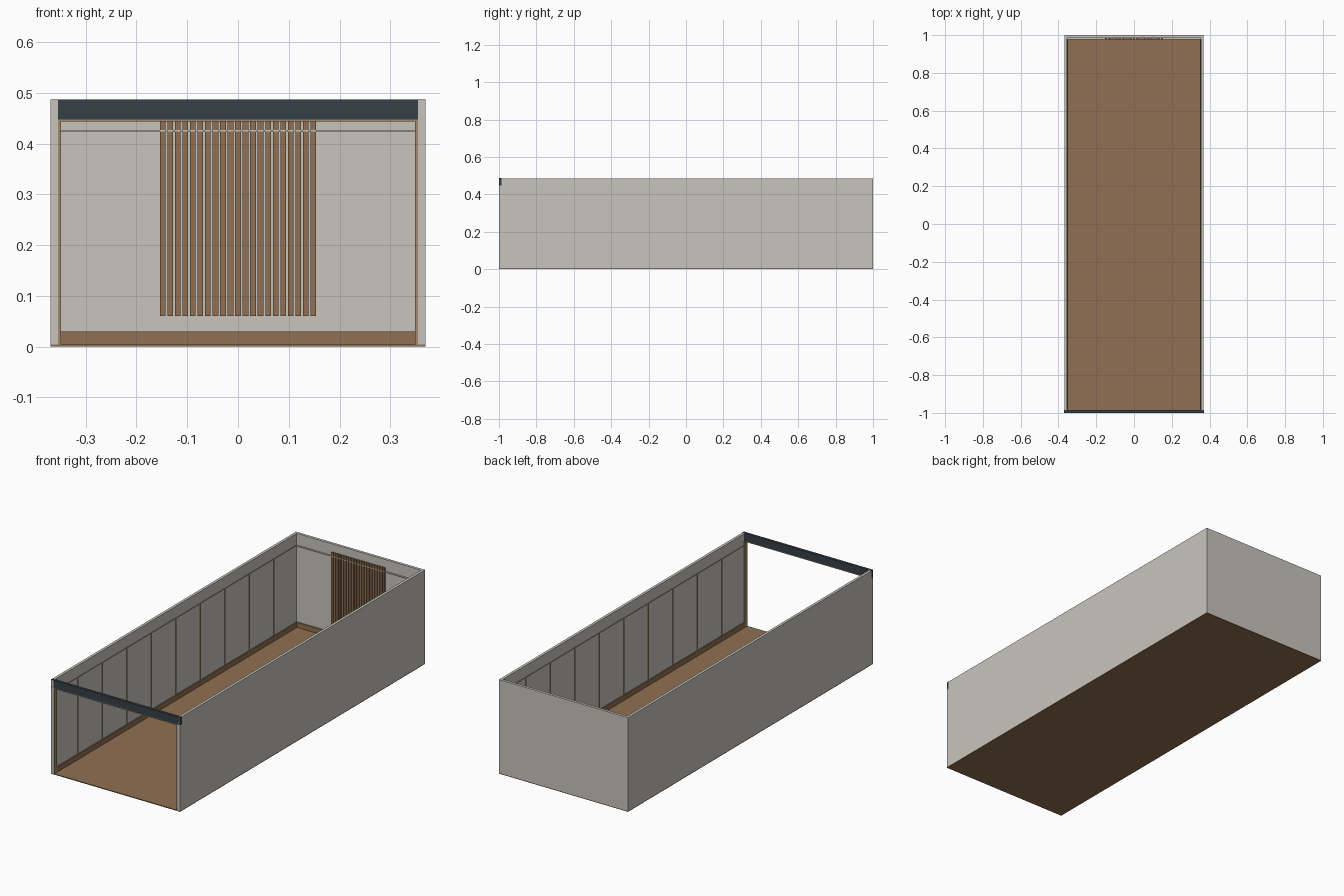
import bpy

if "Cube" in bpy.data.objects:
    bpy.data.objects.remove(bpy.data.objects["Cube"])

W, L, H = 0.369, 1.0, 0.486      # half width, half length, height
T, F = 0.014, 0.004              # wall thickness, floor thickness
XI, YI = W - T, L - T            # inner wall faces


def material(name, rgb):
    m = bpy.data.materials.new(name)
    m.diffuse_color = (*rgb, 1)
    m.use_nodes = True
    m.node_tree.nodes["Principled BSDF"].inputs["Base Color"].default_value = m.diffuse_color
    return m


wood = material("wood", (0.28, 0.16, 0.085))
plaster = material("plaster", (0.58, 0.56, 0.51))
tan = material("tan_trim", (0.36, 0.26, 0.14))
dark = material("dark_header", (0.035, 0.05, 0.06))


def box(name, x0, x1, y0, y1, z0, z1, mat):
    bpy.ops.mesh.primitive_cube_add(
        size=1, location=((x0 + x1) / 2, (y0 + y1) / 2, (z0 + z1) / 2))
    ob = bpy.context.object
    ob.name = name
    ob.scale = (x1 - x0, y1 - y0, z1 - z0)
    bpy.ops.object.transform_apply(location=False, rotation=False)
    ob.data.materials.append(mat)
    return ob


def pair(name, x0, x1, *rest):
    box(name + "_right", x0, x1, *rest)
    box(name + "_left", -x1, -x0, *rest)


# Shell: floor, two long walls, back wall, open front with header
box("floor", -W, W, -L, L, 0, F, wood)
pair("side_wall", XI, W, -L, L, F, H, plaster)
box("back_wall", -XI, XI, YI, L, F, H, plaster)
box("front_header", -W - 0.0004, W + 0.0004, -L, -L + T, 0.447, H + 0.0004, dark)

# Frame around the open front
pair("front_jamb", XI - 0.006, XI, -L, -L + 0.02, F, 0.447, tan)
box("front_jamb_head", -XI + 0.006, XI - 0.006, -L, -L + T, 0.443, 0.447, tan)

# Skirting boards
pair("side_skirting", XI - 0.006, XI, -L + 0.02, YI, F, 0.03, wood)
box("back_skirting", -XI + 0.006, XI - 0.006, YI - 0.006, YI, F, 0.03, wood)

# Thin rail running round the three walls
pair("side_rail", XI - 0.003, XI, -L + 0.02, YI, 0.4235, 0.4265, tan)
box("back_rail", -XI + 0.003, XI - 0.003, YI - 0.009, YI, 0.4235, 0.4265, plaster)

# Panel joint strips on the long walls
for i in range(9):
    y = -0.8 + 0.2 * i
    pair(f"joint_strip_{i}", XI - 0.0015, XI, y - 0.0015, y + 0.0015, 0.03, 0.4235, tan)

# Slatted feature panel on the back wall
for i in range(21):
    x = (i - 10) * 0.0148
    box(f"slat_{i}", x - 0.0055, x + 0.0055, YI - 0.008, YI, 0.06, 0.445, wood)
